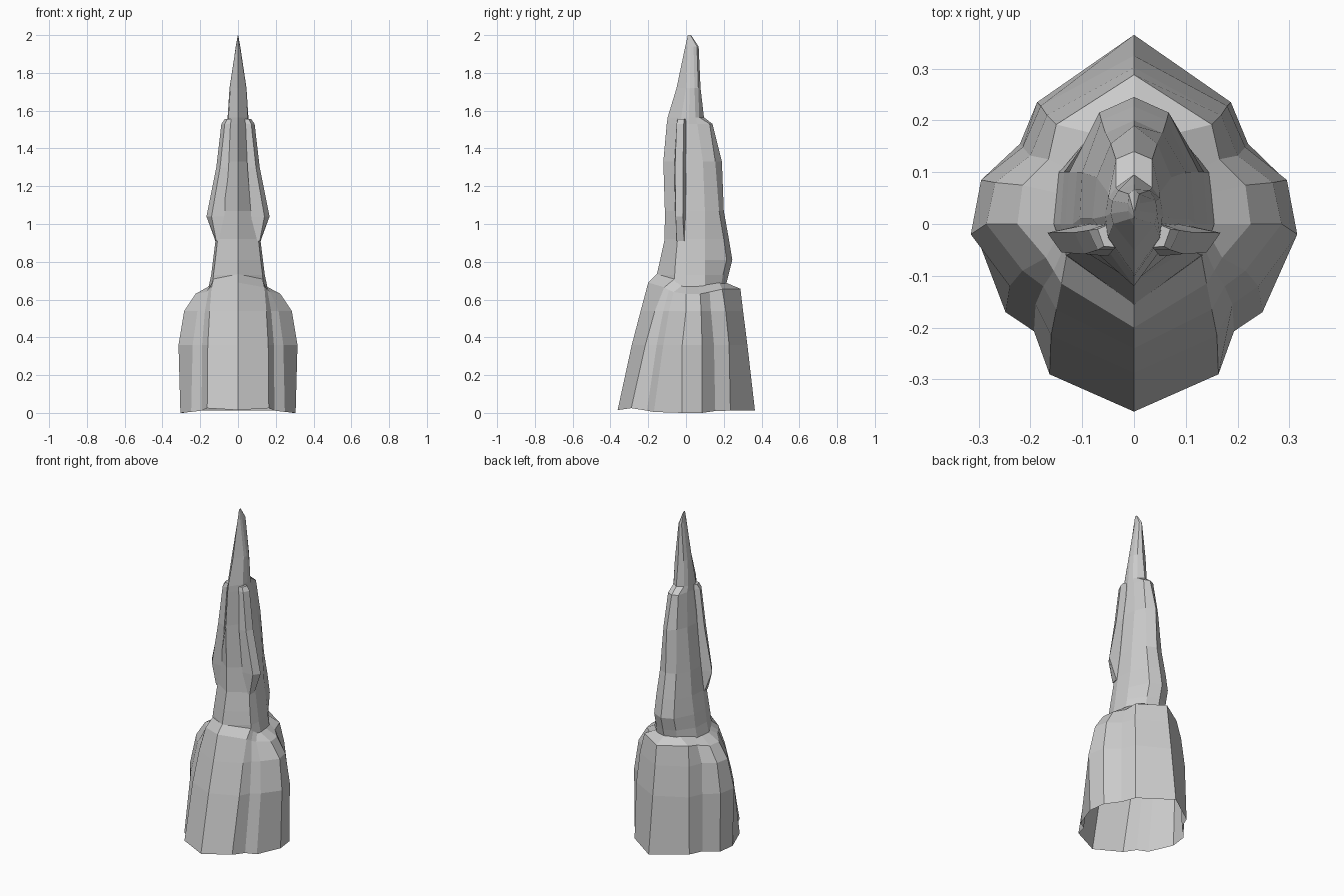
import bpy, bmesh


def loft(name, rings, mirror_half=True, cap_top=False, cap_bottom=False):
    """Skin a stack of (z, points) rings; half rings run front to back on +x."""
    bm = bmesh.new()
    loops = []
    for z, pts in rings:
        full = [(p[0], p[1], p[2] if len(p) > 2 else z) for p in pts]
        if mirror_half:
            full += [(-x, y, h) for x, y, h in full[-2:0:-1]]
        loops.append([bm.verts.new(p) for p in full])
    for a, b in zip(loops, loops[1:]):
        n = len(a)
        for i in range(n):
            j = (i + 1) % n
            bm.faces.new((a[i], a[j], b[j], b[i]))
    if cap_top:
        bm.faces.new(loops[-1])
    if cap_bottom:
        bm.faces.new(loops[0][::-1])
    bmesh.ops.remove_doubles(bm, verts=bm.verts, dist=0.0005)
    bmesh.ops.recalc_face_normals(bm, faces=bm.faces)
    me = bpy.data.meshes.new(name)
    bm.to_mesh(me)
    bm.free()
    ob = bpy.data.objects.new(name, me)
    bpy.context.collection.objects.link(ob)
    return ob


# Broad lobed rock base, open underneath
loft("rock_base", [
    (0, [(0, -.362, .015), (.163, -.29, .025), (.193, -.207, .012), (.248, -.17, .005), (.305, -.02),
         (.292, .085), (.22, .155, .01), (.187, .235, .012), (0, .365, .012)]),
    (.36, [(0, -.287), (.16, -.215), (.19, -.155), (.24, -.12), (.315, -.02),
           (.295, .085), (.215, .148), (.18, .228), (0, .325)]),
    (.54, [(0, -.24), (.15, -.165), (.175, -.12), (.215, -.09), (.285, 0),
           (.268, .08), (.2, .132), (.168, .21), (0, .302)]),
    (.64, [(0, -.2, .69), (.14, -.115, .665), (.155, -.09, .65), (.17, -.065), (.225, 0, .63),
           (.215, .075, .63), (.165, .125), (.15, .192, .655), (0, .288, .657)]),
    (.69, [(0, -.155, .735), (.13, -.06, .71), (.135, -.045), (.145, -.02, .675), (.15, 0, .67),
           (.148, .06, .67), (.135, .11, .68), (.08, .175), (0, .21)]),
])

# Tall spire with a front ridge and a back rib that steps in near the top
loft("spire", [
    (.67, [(0, -.16), (.135, -.06), (.155, 0), (.145, .1), (.07, .185), (0, .21)]),
    (.73, [(0, -.155), (.13, -.06), (.142, 0), (.135, .1), (.068, .195), (0, .225)]),
    (.81, [(0, -.137), (.12, -.055), (.132, 0), (.125, .1), (.067, .215), (0, .245)]),
    (.92, [(0, -.113), (.108, -.045), (.118, 0), (.11, .1), (.063, .2), (0, .227)]),
    (1.07, [(0, -.112), (.09, -.04), (.105, .01), (.1, .1), (.055, .175), (0, .2)]),
    (1.33, [(0, -.12), (.062, -.035), (.08, .01), (.072, .09), (.045, .155), (0, .19)]),
    (1.53, [(0, -.102), (.05, -.03), (.057, .015), (.05, .06), (.035, .125), (0, .14)]),
    (1.565, [(0, -.097), (.05, -.025), (.055, .015), (.05, .05), (.035, .07), (0, .095)]),
    (1.72, [(0, -.05), (.04, 0), (.045, .02), (.042, .045), (.03, .065), (0, .077)]),
    (1.94, [(0, -.004), (.008, .01), (.011, .025), (.012, .04), (.01, .058), (0, .067)]),
    (2.0, [(0, .01), (.001, .012), (.001, .015), (.001, .02), (.001, .024), (0, .027)]),
], cap_top=True)

# Slim side fins, one mirrored to the other flank
fin_rings = [
    (.91, [(.09, -.05), (.115, -.05), (.12, -.01), (.09, .005)]),
    (1.04, [(.07, -.057), (.14, -.055), (.167, -.017), (.07, .005)]),
    (1.3, [(.05, -.062), (.095, -.058), (.115, -.016), (.06, .005)]),
    (1.53, [(.04, -.05), (.07, -.05), (.088, -.012), (.04, .005)]),
    (1.555, [(.035, -.045), (.058, -.043), (.07, -.01), (.035, .005)]),
]
for side, sx in (("right", 1), ("left", -1)):
    loft("fin_" + side, [(z, [(sx * x, y) for x, y in pts]) for z, pts in fin_rings],
         mirror_half=False, cap_top=True, cap_bottom=True)
